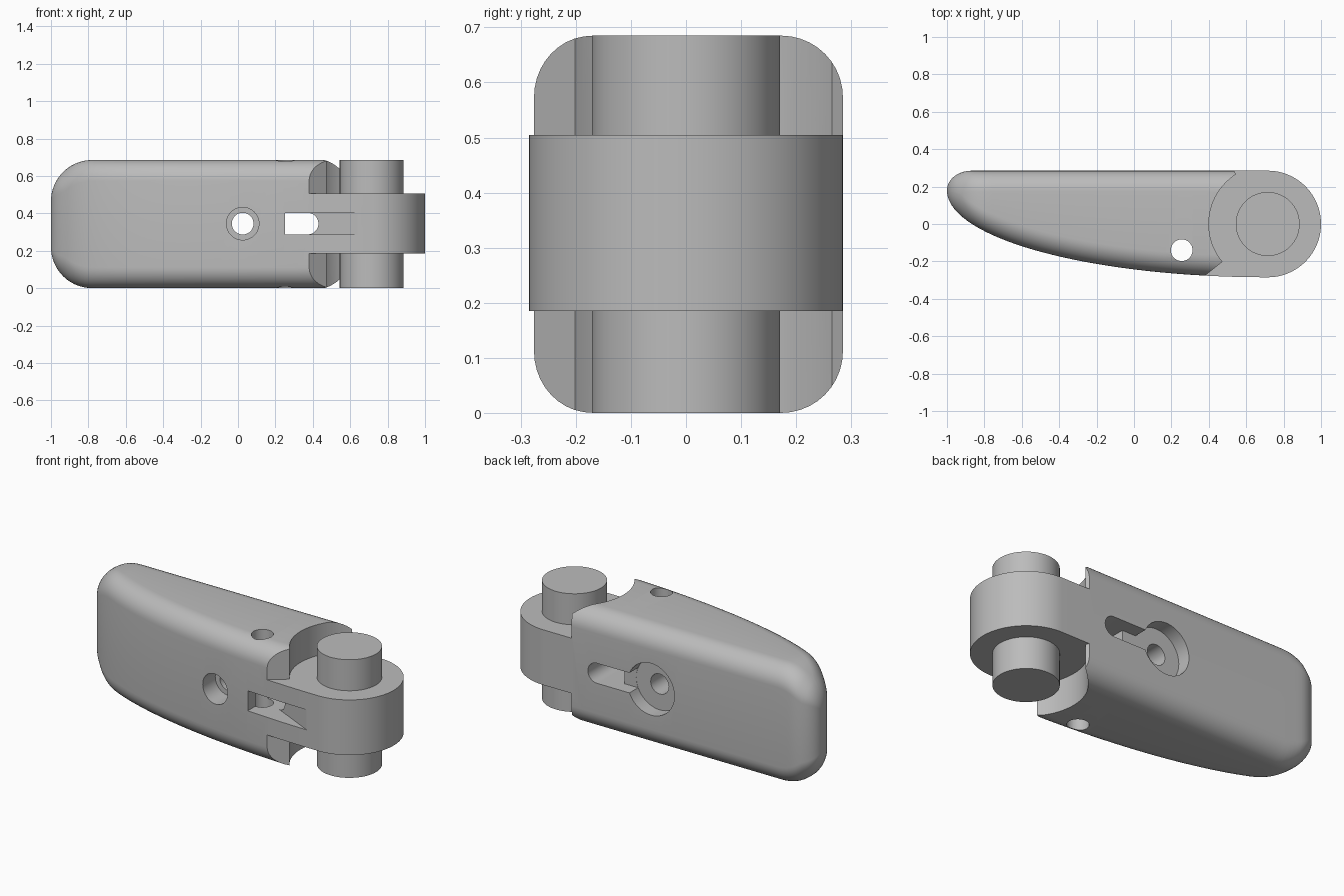
import bpy, bmesh, math
from mathutils import Matrix

if "Cube" in bpy.data.objects:
    bpy.data.objects.remove(bpy.data.objects["Cube"])

H = 0.685            # overall height
PX, R = 0.715, 0.285 # pivot position and knuckle radius
MID = 0.345          # height of the slot and screw hole

grey = bpy.data.materials.new("grey metal")
grey.diffuse_color = (0.5, 0.5, 0.5, 1)
grey.use_nodes = True
grey.node_tree.nodes["Principled BSDF"].inputs["Base Color"].default_value = grey.diffuse_color


def make(name, bm):
    bmesh.ops.recalc_face_normals(bm, faces=bm.faces)
    me = bpy.data.meshes.new(name)
    bm.to_mesh(me)
    bm.free()
    ob = bpy.data.objects.new(name, me)
    bpy.context.collection.objects.link(ob)
    me.materials.append(grey)
    return ob


def prism(name, pts, z0, z1):
    bm = bmesh.new()
    f = bm.faces.new([bm.verts.new((x, y, z0)) for x, y in pts])
    ext = bmesh.ops.extrude_face_region(bm, geom=[f])
    verts = [v for v in ext["geom"] if isinstance(v, bmesh.types.BMVert)]
    bmesh.ops.translate(bm, verts=verts, vec=(0, 0, z1 - z0))
    return make(name, bm)


def rod(name, r, start, end, axis, pos, segs=48):
    # cylinder along z at (x, y), or along y at (x, z)
    bm = bmesh.new()
    bmesh.ops.create_cone(bm, cap_ends=True, segments=segs, radius1=r, radius2=r, depth=end - start)
    mid = (start + end) / 2
    if axis == "z":
        m = Matrix.Translation((pos[0], pos[1], mid))
    else:
        m = Matrix.Translation((pos[0], mid, pos[1])) @ Matrix.Rotation(math.pi / 2, 4, "X")
    bmesh.ops.transform(bm, matrix=m, verts=bm.verts)
    return make(name, bm)


def cut(ob, cutter):
    cutter.hide_render = True
    mod = ob.modifiers.new("cut", "BOOLEAN")
    mod.operation, mod.solver, mod.object = "DIFFERENCE", "EXACT", cutter
    bpy.context.view_layer.objects.active = ob
    bpy.ops.object.modifier_apply(modifier=mod.name)
    bpy.data.objects.remove(cutter)


def smooth(ob):
    bpy.ops.object.select_all(action="DESELECT")
    ob.select_set(True)
    bpy.context.view_layer.objects.active = ob
    bpy.ops.object.shade_smooth_by_angle(angle=math.radians(30))


def section(x):
    # rounded rectangle across the lever at x
    if x <= PX:
        front = 0.18 - 0.465 * math.sqrt(max(0, 1 - ((x - PX) / (PX + 1)) ** 2))
        t = max(0, (-0.87 - x) / 0.13)
        back = 0.18 + 0.105 * math.sqrt(max(0, 1 - t * t))
    else:
        back = math.sqrt(max(0, R * R - (x - PX) ** 2))
        front = -back
    if back - front < 0.006:
        m = (back + front) / 2
        front, back = m - 0.003, m + 0.003
    d = max(0, -0.78 - x)
    z0 = 0.22 - math.sqrt(max(0, 0.22 ** 2 - d * d))
    r = min(0.112, (back - front) * 0.49)
    pts, n = [], 10
    for cy, cz, a0 in ((back - r, H - z0 - r, 0), (front + r, H - z0 - r, 90),
                       (front + r, z0 + r, 180), (back - r, z0 + r, 270)):
        for i in range(n + 1):
            a = math.radians(a0 + 90 * i / n)
            pts.append((x, cy + r * math.cos(a), cz + r * math.sin(a)))
    return pts


# lever body lofted from the thin tip to the round knuckle
xs = [-1 + 1.715 * (i / 40) ** 2 for i in range(41)]
xs += [PX + R * math.sin(math.pi / 2 * i / 24) for i in range(1, 25)]
bm = bmesh.new()
rings = [[bm.verts.new(p) for p in section(x)] for x in xs]
for a, b in zip(rings, rings[1:]):
    for i in range(len(a)):
        j = (i + 1) % len(a)
        bm.faces.new((a[i], a[j], b[j], b[i]))
bm.faces.new(rings[0])
bm.faces.new(rings[-1])
body = make("lever_body", bm)

# clearance above and below the knuckle
a0, a1 = math.atan2(0.265, 0.545 - PX), math.atan2(-0.2, 0.475 - PX) + 2 * math.pi
clear = [(PX + 0.315 * math.cos(a0 + (a1 - a0) * i / 32),
          0.315 * math.sin(a0 + (a1 - a0) * i / 32)) for i in range(33)]
clear += [(0.36, -0.292), (0.36, -0.4), (1.1, -0.4), (1.1, 0.4), (0.527, 0.4), (0.527, 0.3)]
cut(body, prism("clearance_top", clear, 0.505, 1))
cut(body, prism("clearance_bottom", clear, -0.3, 0.185))

# screw hole with recesses on both faces
cut(body, rod("screw_hole", 0.058, -0.5, 0.5, "y", (0.025, MID)))
cut(body, rod("front_recess", 0.087, -0.5, -0.12, "y", (0.025, MID)))
cut(body, rod("back_recess", 0.15, 0.205, 0.5, "y", (0.025, MID)))

# shallow keyhole slot on the back
cut(body, prism("back_slot", [(0.03, 0.206), (0.3, 0.206), (0.3, 0.4), (0.03, 0.4)],
                MID - 0.058, MID + 0.058))


# through slot with a round end, opening into a sloped front pocket
def slot_cutter():
    n, w = 16, 0.058
    pts = [(0.25, MID + w), (0.25, MID - w)]
    for i in range(n + 1):
        a = -math.pi / 2 + math.pi * i / n
        pts.append((0.372 + w * math.cos(a), MID + w * math.sin(a)))
    bm = bmesh.new()
    f = bm.faces.new([bm.verts.new((x, -0.4, z)) for x, z in pts])
    ext = bmesh.ops.extrude_face_region(bm, geom=[f])
    verts = [v for v in ext["geom"] if isinstance(v, bmesh.types.BMVert)]
    bmesh.ops.translate(bm, verts=verts, vec=(0, 0.9, 0))
    return make("through_slot", bm)


cut(body, slot_cutter())
cut(body, prism("front_pocket", [(0.25, -0.4), (0.64, -0.4), (0.64, -0.284), (0.40, -0.17), (0.25, -0.1)],
                MID - 0.058, MID + 0.058))

# cross pin hole through the full height
cut(body, rod("cross_hole", 0.058, -0.2, 1, "z", (0.255, -0.14)))
smooth(body)

# pivot pin
smooth(rod("pivot_pin", 0.171, 0, H, "z", (PX, 0), 64))
